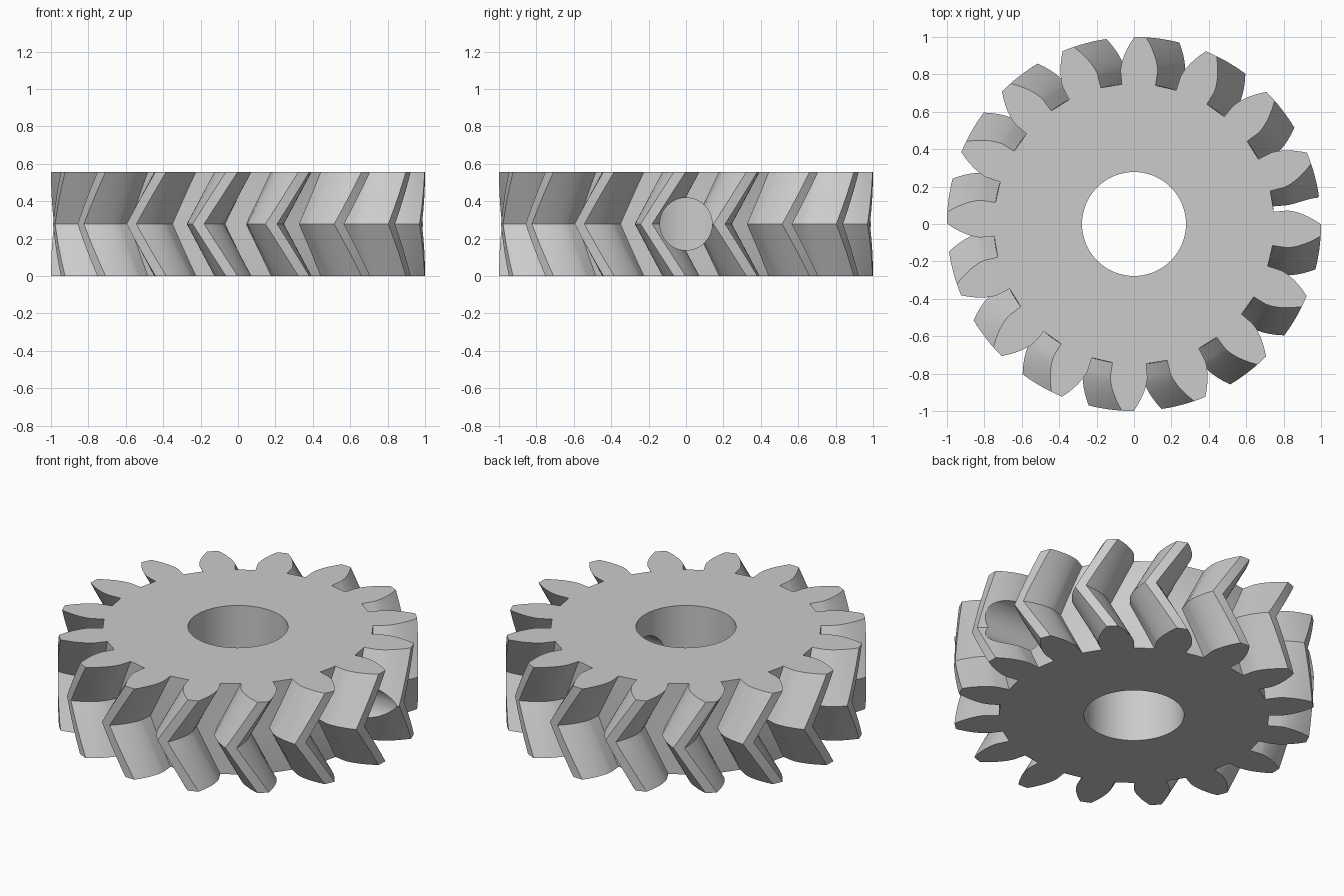
import bpy, bmesh, math
from math import radians as rad

if "Cube" in bpy.data.objects:
    bpy.data.objects.remove(bpy.data.objects["Cube"])

TEETH = 16
HEIGHT = 0.556
TIP_R, PITCH_R, ROOT_R = 1.0, 8 / 9, 0.75
HELIX = rad(30)
PRESSURE = math.atan(math.tan(rad(20)) / math.cos(HELIX))
BASE_R = PITCH_R * math.cos(PRESSURE)
TWIST = HEIGHT / 2 * math.tan(HELIX) / PITCH_R
START = rad(-1.9)           # angle of the first tooth on the end faces
STEPS = 8                   # slices in each half of the herringbone


def involute(r):
    a = math.acos(min(1, BASE_R / r))
    return math.tan(a) - a


# One tooth: radial flank near the root, involute flank up to the tip
half_base = math.pi / 2 / TEETH + involute(PITCH_R)
flank = [(ROOT_R, half_base)]
for i in range(9):
    r = BASE_R + (TIP_R - BASE_R) * (i / 8) ** 1.5
    flank.append((r, half_base - involute(r)))
tooth = [(r, -a) for r, a in flank] + [(TIP_R, 0)] + [(r, a) for r, a in reversed(flank)]
profile = [(r, a + START + k * math.tau / TEETH) for k in range(TEETH) for r, a in tooth]

# Gear body: profile slices twisted towards mid height and back
bm = bmesh.new()
rings = []
for s in range(2 * STEPS + 1):
    t = s / STEPS - 1
    turn = -TWIST * (1 - abs(t))
    z = HEIGHT * (t + 1) / 2
    rings.append([bm.verts.new((r * math.cos(a + turn), r * math.sin(a + turn), z))
                  for r, a in profile])
n = len(profile)
for lo, hi in zip(rings, rings[1:]):
    for i in range(n):
        j = (i + 1) % n
        bm.faces.new((lo[i], lo[j], hi[j], hi[i]))
bm.faces.new(rings[-1])
bm.faces.new(rings[0][::-1])
mesh = bpy.data.meshes.new("herringbone_gear")
bm.to_mesh(mesh)
bm.free()
gear = bpy.data.objects.new("herringbone_gear", mesh)
bpy.context.collection.objects.link(gear)

steel = bpy.data.materials.new("steel_grey")
steel.diffuse_color = (0.6, 0.6, 0.6, 1)
steel.use_nodes = True
steel.node_tree.nodes["Principled BSDF"].inputs["Base Color"].default_value = steel.diffuse_color
mesh.materials.append(steel)


def cut(name, radius, depth, location, rotation=(0, 0, 0)):
    """Drill a round hole through the gear."""
    bpy.ops.mesh.primitive_cylinder_add(vertices=64, radius=radius, depth=depth,
                                        location=location, rotation=rotation)
    cutter = bpy.context.object
    cutter.name = name
    cutter.hide_render = True
    mod = gear.modifiers.new(name, 'BOOLEAN')
    mod.operation = 'DIFFERENCE'
    mod.solver = 'EXACT'
    mod.object = cutter
    bpy.ops.object.select_all(action='DESELECT')
    gear.select_set(True)
    bpy.context.view_layer.objects.active = gear
    bpy.ops.object.modifier_apply(modifier=name)
    bpy.data.objects.remove(cutter)


# Shaft bore and the set screw hole on the right side
cut("shaft_bore", 0.278, 2, (0, 0, HEIGHT / 2))
cut("set_screw_hole", 0.14, 1.2, (0.65, 0, HEIGHT / 2), (0, math.pi / 2, 0))

bpy.ops.object.shade_smooth_by_angle(angle=rad(25))
